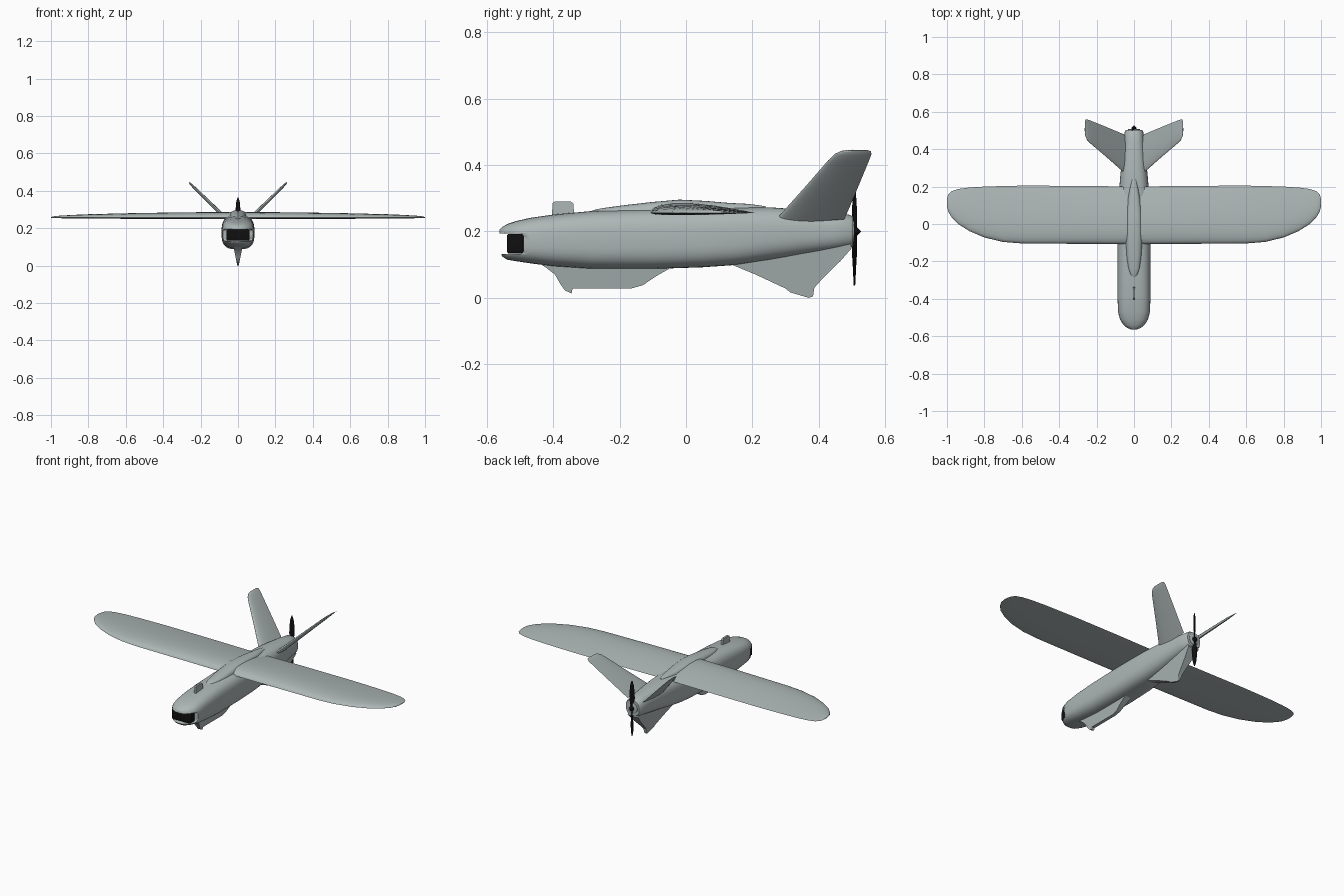
import bpy, bmesh, math
from mathutils import Vector

if "Cube" in bpy.data.objects:
    bpy.data.objects.remove(bpy.data.objects["Cube"])


def material(name, rgb):
    m = bpy.data.materials.new(name)
    m.use_nodes = True
    m.diffuse_color = (*rgb, 1)
    m.node_tree.nodes["Principled BSDF"].inputs["Base Color"].default_value = (*rgb, 1)
    return m


GREY = material("pale grey foam", (0.42, 0.47, 0.47))
BLACK = material("black plastic", (0.005, 0.005, 0.005))


def finish(name, bm, mat, angle=40):
    bmesh.ops.recalc_face_normals(bm, faces=bm.faces)
    me = bpy.data.meshes.new(name)
    bm.to_mesh(me)
    bm.free()
    me.materials.append(mat)
    ob = bpy.data.objects.new(name, me)
    bpy.context.collection.objects.link(ob)
    bpy.ops.object.select_all(action='DESELECT')
    ob.select_set(True)
    bpy.context.view_layer.objects.active = ob
    bpy.ops.object.shade_smooth_by_angle(angle=math.radians(angle))
    return ob


def loft(name, rings, mat, angle=40):
    """Skin a list of closed rings and cap both ends."""
    bm = bmesh.new()
    rows = [[bm.verts.new(p) for p in ring] for ring in rings]
    n = len(rows[0])
    for a, b in zip(rows, rows[1:]):
        for i in range(n):
            j = (i + 1) % n
            bm.faces.new((a[i], a[j], b[j], b[i]))
    bm.faces.new(rows[0])
    bm.faces.new(rows[-1])
    return finish(name, bm, mat, angle)


def oval(y, half, low, high, power, n=40):
    """Rounded-box ring across the body."""
    ring = []
    for i in range(n):
        a = math.tau * i / n
        c, s = math.cos(a), math.sin(a)
        x = math.copysign(abs(c) ** (2 / power), c) * half
        z = math.copysign(abs(s) ** (2 / power), s) * (high - low) / 2
        ring.append((x, y, (low + high) / 2 + z))
    return ring


def airfoil(lead, chord, normal, up, down, n=14):
    """Wing section ring running along +y from the leading edge."""
    ts = [(1 - math.cos(math.pi * i / n)) / 2 for i in range(n + 1)]

    def point(t, height):
        f = 2.97 * t ** .5 - 1.26 * t - 3.516 * t**2 + 2.843 * t**3 - 1.015 * t**4
        return Vector(lead) + Vector((0, chord * t, 0)) + Vector(normal) * f * height
    return [point(t, up) for t in ts] + [point(t, -down) for t in ts[-2:0:-1]]


def box(name, size, centre, mat, bevel):
    bm = bmesh.new()
    bmesh.ops.create_cube(bm, size=1)
    for v in bm.verts:
        v.co = Vector(a * b for a, b in zip(v.co, size)) + Vector(centre)
    bmesh.ops.bevel(bm, geom=bm.edges[:], offset=bevel, segments=4, profile=0.5, affect='EDGES')
    return finish(name, bm, mat)


def plate(name, outline, half_width):
    """Upright side-view outline given a thickness that depends on height."""
    bm = bmesh.new()
    sides = [[bm.verts.new((s * half_width(z), y, z)) for y, z in outline] for s in (-1, 1)]
    for side in sides:
        bm.faces.new(side)
    for i in range(len(outline)):
        j = (i + 1) % len(outline)
        bm.faces.new((sides[0][i], sides[0][j], sides[1][j], sides[1][i]))
    return finish(name, bm, GREY, 30)


# Fuselage: y, half width, bottom, top, squareness
stations = [(-.563, .02, .15, .205, 2.2), (-.555, .042, .125, .213, 2.4), (-.54, .06, .115, .222, 2.6),
            (-.51, .077, .11, .232, 2.9), (-.47, .085, .104, .241, 3), (-.4, .088, .095, .251, 3),
            (-.28, .088, .087, .262, 3), (-.1, .088, .087, .268, 3), (.05, .086, .092, .27, 3),
            (.15, .082, .099, .272, 2.9), (.25, .074, .113, .273, 2.7), (.35, .064, .129, .266, 2.6),
            (.44, .055, .142, .257, 2.5), (.495, .049, .15, .25, 2.4), (.503, .044, .156, .245, 2.4)]
fuselage = loft("fuselage", [oval(*s) for s in stations], GREY)

# Open nose with the dark sensor block inside
cutter = box("nose_cutter", (.3, .12, .062), (0, -.55, .163), GREY, .012)
cutter.hide_render = True
cut = fuselage.modifiers.new("nose_opening", 'BOOLEAN')
cut.operation, cut.object, cut.solver = 'DIFFERENCE', cutter, 'EXACT'
bpy.context.view_layer.objects.active = fuselage
bpy.ops.object.modifier_apply(modifier=cut.name)
bpy.data.objects.remove(cutter)
box("nose_sensor", (.122, .05, .06), (0, -.515, .163), BLACK, .008)

# Raised hatch along the back
hatch = [(-.285, .008, .262), (-.27, .025, .267), (-.24, .034, .272), (-.18, .041, .28), (-.1, .045, .289),
         (-.02, .046, .296), (.06, .043, .292), (.13, .036, .286), (.19, .026, .283), (.24, .014, .276)]
loft("back_hatch", [oval(y, w, .2, top, 3, 32) for y, w, top in hatch], GREY)

# Small fin on top of the nose
plate("top_fin", [(-.405, .24), (-.402, .286), (-.395, .291), (-.348, .291), (-.34, .284), (-.336, .24)],
      lambda z: .006)

# Main wing: span, leading edge, trailing edge, thickness
half = [(0, -.108, .2, .036), (.3, -.106, .204, .034), (.6, -.104, .205, .028), (.7, -.096, .203, .025),
        (.8, -.072, .2, .022), (.88, -.038, .195, .018), (.94, .0, .187, .014), (.975, .036, .175, .011),
        (.993, .065, .158, .008), (1, .095, .135, .003)]
span = [(-x, a, b, t) for x, a, b, t in half[:0:-1]] + half
loft("main_wing", [airfoil((x, a, .256), b - a, (0, 0, 1), t * .85, t * .2)
                   for x, a, b, t in span], GREY, 60)

# Tail fins: fraction of span, leading edge, trailing edge, thickness
tail = [(0, .272, .478, .011), (.5, .365, .522, .009), (.85, .428, .552, .007),
        (.94, .447, .559, .006), (.985, .467, .558, .004), (1, .485, .548, .002)]
for side, label in ((1, "left"), (-1, "right")):
    loft(label + "_tail_fin",
         [airfoil((side * (.05 + .212 * s), a, .237 + .208 * s), b - a, (-.7 * side, 0, .7), t, t)
          for s, a, b, t in tail], GREY, 60)


# Belly keels
def keel_width(z):
    return .004 + .2 * max(z, 0)


plate("front_keel", [(-.46, .115), (-.425, .093), (-.395, .07), (-.378, .04), (-.365, .022), (-.345, .013),
                     (-.342, .028), (-.165, .028), (-.13, .038), (-.09, .065), (-.05, .088), (0, .115)], keel_width)
plate("rear_keel", [(.08, .125), (.13, .103), (.21, .07), (.3, .028), (.315, .016), (.37, .0), (.383, .004),
                    (.387, .03), (.41, .056), (.465, .11), (.5, .15), (.49, .18), (.3, .18)], keel_width)


# Motor and spinner
def turned(name, profile, mat, z=.2, n=24):
    rings = [[(r * math.cos(math.tau * i / n), y, z + r * math.sin(math.tau * i / n))
              for i in range(n)] for y, r in profile]
    return loft(name, rings, mat)


turned("motor", [(.49, .032), (.506, .032), (.508, .029)], GREY)
turned("spinner", [(.5, .014), (.514, .014), (.52, .009), (.527, .002)], BLACK)

# Two twisted propeller blades: radius, half chord, twist
blade = [(0, .008, 60), (.025, .01, 50), (.06, .015, 32), (.1, .014, 22), (.14, .01, 16), (.163, .003, 12)]
for sign, label in ((1, "upper"), (-1, "lower")):
    rings = []
    for r, c, twist in blade:
        a = math.radians(twist)
        along = Vector((math.cos(a) * sign, math.sin(a), 0)) * c
        across = Vector((-math.sin(a) * sign, math.cos(a), 0)) * .0022
        mid = Vector((0, .508, .2 + sign * r))
        rings.append([mid + along * math.cos(k * math.pi / 5) + across * math.sin(k * math.pi / 5)
                      for k in range(10)])
    loft(label + "_propeller_blade", rings, BLACK)
